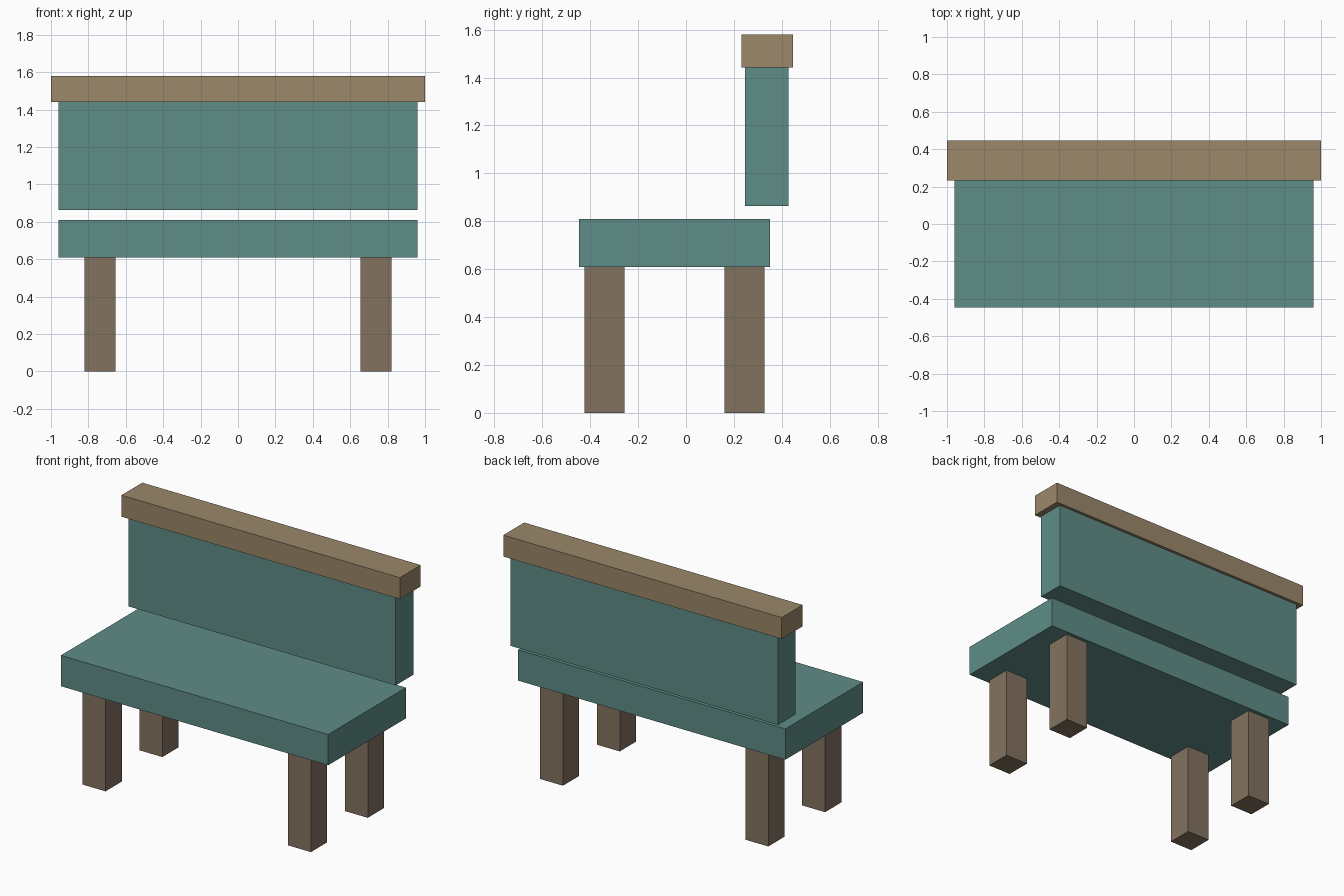
import bpy

if "Cube" in bpy.data.objects:
    bpy.data.objects.remove(bpy.data.objects["Cube"])


def material(name, rgb):
    m = bpy.data.materials.new(name)
    m.diffuse_color = (*rgb, 1.0)
    m.use_nodes = True
    m.node_tree.nodes["Principled BSDF"].inputs["Base Color"].default_value = m.diffuse_color
    return m


teal = material("teal", (0.114, 0.266, 0.246))
tan_wood = material("tan wood", (0.328, 0.246, 0.144))
brown_wood = material("brown wood", (0.227, 0.171, 0.117))


def box(name, x, y, z, mat):
    """Box spanning the given (min, max) ranges."""
    spans = (x, y, z)
    bpy.ops.mesh.primitive_cube_add(size=1, location=[(a + b) / 2 for a, b in spans])
    ob = bpy.context.object
    ob.name = name
    ob.scale = [b - a for a, b in spans]
    bpy.ops.object.transform_apply(location=False, rotation=False, scale=True)
    ob.data.materials.append(mat)
    return ob


# Seat, backrest and the rail capping it
box("seat", (-0.96, 0.96), (-0.446, 0.351), (0.61, 0.81), teal)
box("backrest", (-0.96, 0.96), (0.246, 0.427), (0.864, 1.441), teal)
box("top_rail", (-1.0, 1.0), (0.232, 0.446), (1.441, 1.58), tan_wood)

# Four legs, mirrored left and right
for row, y in (("front", (-0.423, -0.256)), ("back", (0.16, 0.327))):
    for side, x in (("left", (-0.82, -0.655)), ("right", (0.655, 0.82))):
        box(f"{row}_{side}_leg", x, y, (0.0, 0.61), brown_wood)
